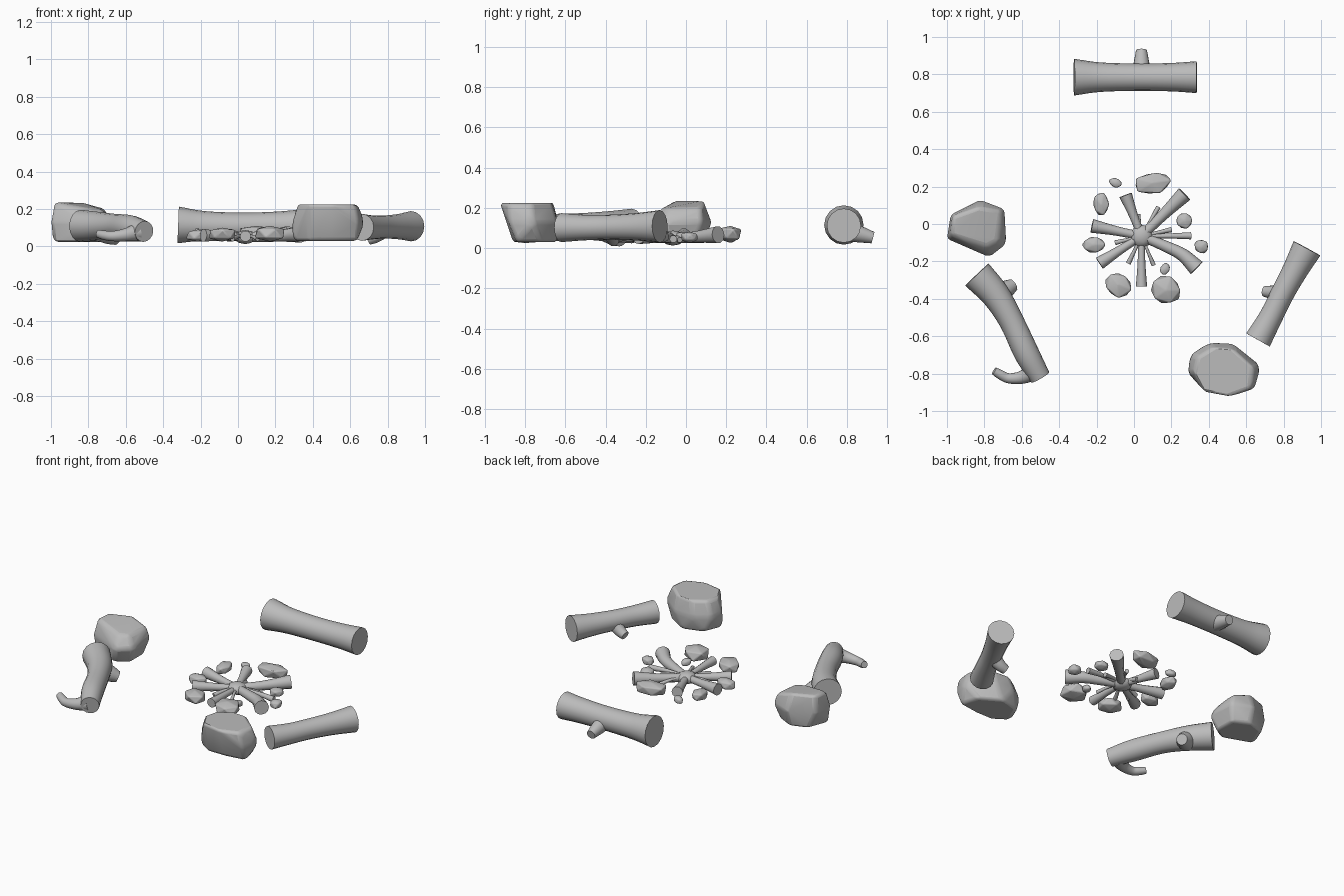
import bpy, bmesh, math, random
from mathutils import Vector

if "Cube" in bpy.data.objects:
    bpy.data.objects.remove(bpy.data.objects["Cube"])

grey = bpy.data.materials.new("plain_grey")
grey.use_nodes = True
grey.diffuse_color = (0.5, 0.5, 0.5, 1)
grey.node_tree.nodes["Principled BSDF"].inputs["Base Color"].default_value = (0.5, 0.5, 0.5, 1)


def finish(name, bm, angle=40, bevel=0):
    """Turn a bmesh into a smooth-shaded object."""
    bmesh.ops.recalc_face_normals(bm, faces=bm.faces)
    mesh = bpy.data.meshes.new(name)
    bm.to_mesh(mesh)
    bm.free()
    mesh.materials.append(grey)
    obj = bpy.data.objects.new(name, mesh)
    bpy.context.collection.objects.link(obj)
    if bevel:
        mod = obj.modifiers.new("rounded_edges", "BEVEL")
        mod.width, mod.segments, mod.limit_method = bevel, 3, "ANGLE"
        mod.angle_limit = math.radians(15)
    bpy.ops.object.select_all(action="DESELECT")
    obj.select_set(True)
    bpy.context.view_layer.objects.active = obj
    bpy.ops.object.shade_smooth_by_angle(angle=math.radians(angle))
    return obj


def spline(points, steps=5):
    """Smooth curve through (x, y, z, radius) points."""
    p = [Vector(q) for q in points]
    p = [2 * p[0] - p[1]] + p + [2 * p[-1] - p[-2]]
    out = []
    for a, b, c, d in zip(p, p[1:], p[2:], p[3:]):
        for i in range(steps):
            t = i / steps
            out.append(0.5 * (2 * b + (c - a) * t + (2 * a - 5 * b + 4 * c - d) * t ** 2
                              + (3 * b - a - 3 * c + d) * t ** 3))
    return out + [p[-2]]


def limb(name, points, sides=16):
    """Capped round tube swept along a smooth path."""
    bm = bmesh.new()
    path = spline(points)
    rings = []
    for i, q in enumerate(path):
        tangent = (path[min(i + 1, len(path) - 1)] - path[max(i - 1, 0)]).to_3d().normalized()
        side = tangent.cross(Vector((0, 0, 1))).normalized()
        up = side.cross(tangent)
        ring = []
        for k in range(sides):
            a = math.tau * k / sides
            ring.append(bm.verts.new(q.to_3d() + q.w * (side * math.cos(a) + up * math.sin(a))))
        rings.append(ring)
    for r, s in zip(rings, rings[1:]):
        for k in range(sides):
            n = (k + 1) % sides
            bm.faces.new((r[k], r[n], s[n], s[k]))
    bm.faces.new(rings[0])
    bm.faces.new(rings[-1])
    return finish(name, bm)


def boulder(name, levels):
    """Faceted stone: hull of outlines, each given as (z, xy points)."""
    bm = bmesh.new()
    for z, outline in levels:
        for x, y in outline:
            bm.verts.new((x, y, z))
    hull = bmesh.ops.convex_hull(bm, input=bm.verts)
    junk = {v for v in hull["geom_interior"] if isinstance(v, bmesh.types.BMVert)}
    bmesh.ops.delete(bm, geom=list(junk), context="VERTS")
    return finish(name, bm, 30, 0.018)


# Seat logs with their knots
limb("back_log", [(-.32, .785, .115, .098), (-.18, .785, .11, .079), (.02, .785, .108, .073),
                  (.2, .785, .11, .076), (.335, .785, .112, .085)])
limb("back_log_knot", [(.04, .8, .085, .05), (.04, .86, .07, .042), (.04, .93, .052, .029)])

limb("right_log", [(.663, -.62, .102, .072), (.73, -.5, .102, .063),
                   (.79, -.38, .104, .062), (.86, -.25, .106, .068), (.925, -.13, .108, .081)])
limb("right_log_knot", [(.78, -.37, .09, .045), (.735, -.365, .055, .036), (.695, -.36, .035, .028)])

limb("left_log", [(-.84, -.27, .11, .086), (-.74, -.38, .108, .076), (-.655, -.52, .108, .066),
                  (-.575, -.69, .1, .067), (-.502, -.82, .08, .056)])
limb("left_log_knot", [(-.73, -.38, .085, .062), (-.685, -.35, .06, .05), (-.645, -.325, .04, .034)])
limb("left_log_hook", [(-.54, -.79, .075, .05), (-.6, -.82, .062, .035), (-.67, -.825, .055, .027),
                       (-.715, -.805, .06, .025), (-.748, -.785, .068, .021)])

# Two large boulders
boulder("front_boulder", [
    (.03, [(.29, -.8), (.34, -.68), (.48, -.64), (.61, -.72), (.64, -.84), (.5, -.86), (.38, -.86)]),
    (.13, [(.29, -.79), (.3, -.7), (.4, -.635), (.53, -.64), (.68, -.76), (.645, -.88)]),
    (.225, [(.32, -.79), (.34, -.71), (.42, -.66), (.53, -.67), (.64, -.77), (.63, -.88),
            (.51, -.925), (.38, -.9)])])
boulder("left_boulder", [
    (.025, [(-.99, -.07), (-.94, .06), (-.82, .1), (-.72, .05), (-.72, -.09), (-.8, -.14)]),
    (.13, [(-1, -.08), (-.98, .05), (-.82, .13), (-.69, .08), (-.68, -.11), (-.77, -.18)]),
    (.235, [(-.98, -.06), (-.97, .04), (-.83, .09)]),
    (.2, [(-.71, .07), (-.73, -.09), (-.79, -.12)])])

# Ring of small stones: x, y, half sizes, height, turn
stones = [(.1, .22, .105, .06, .09, 8), (-.1, .22, .038, .026, .05, -20),
          (-.175, .105, .045, .065, .07, 0), (-.215, -.11, .063, .045, .07, 0),
          (-.085, -.325, .078, .066, .08, -20), (.172, -.355, .085, .08, .09, 0),
          (.165, -.24, .026, .036, .05, -20), (.36, -.12, .042, .038, .06, -30),
          (.27, .02, .05, .045, .06, 0)]
random.seed(4)
for i, (x, y, rx, ry, h, turn) in enumerate(stones):
    bm = bmesh.new()
    bmesh.ops.create_icosphere(bm, subdivisions=1, radius=1)
    c, s = math.cos(math.radians(turn)), math.sin(math.radians(turn))
    for v in bm.verts:
        u = v.co * random.uniform(.95, 1.2)
        px, py, pz = rx * u.x, ry * u.y, max(-1, min(.9, u.z * 1.15))
        v.co = (x + c * px - s * py, y + s * px + c * py, .025 + h * (pz + 1) / 2)
    finish(f"ring_stone_{i + 1}", bm, 30, .006)

# Burnt sticks flaring out from the hearth: tip x, y, radius at tip
hub = Vector((.04, -.065))
sticks = [(.27, .16, .043), (-.045, .155, .035), (-.225, -.01, .037), (-.185, -.21, .035),
          (.04, -.335, .03), (.305, -.063, .019), (-.09, -.16, .012), (.105, -.22, .012),
          (-.03, -.21, .014), (.13, .09, .013), (-.1, -.1, .013), (.2, -.03, .014), (.02, .05, .014)]
for i, (x, y, r) in enumerate(sticks):
    mid = hub.lerp(Vector((x, y)), .5)
    limb(f"stick_{i + 1}", [(hub.x, hub.y, .05, r * .6), (mid.x, mid.y, .055, r * .68),
                            (x, y, .028 + r * .9, r)], 10)
limb("bent_stick", [(hub.x, hub.y, .05, .025), (.17, -.12, .055, .03),
                    (.26, -.165, .06, .035), (.335, -.235, .065, .045)], 12)

# Ash heap where the sticks meet
bm = bmesh.new()
bmesh.ops.create_icosphere(bm, subdivisions=2, radius=.062)
for v in bm.verts:
    v.co = (v.co.x + hub.x, v.co.y + hub.y, v.co.z * .6 + .05)
finish("ash_heap", bm)
